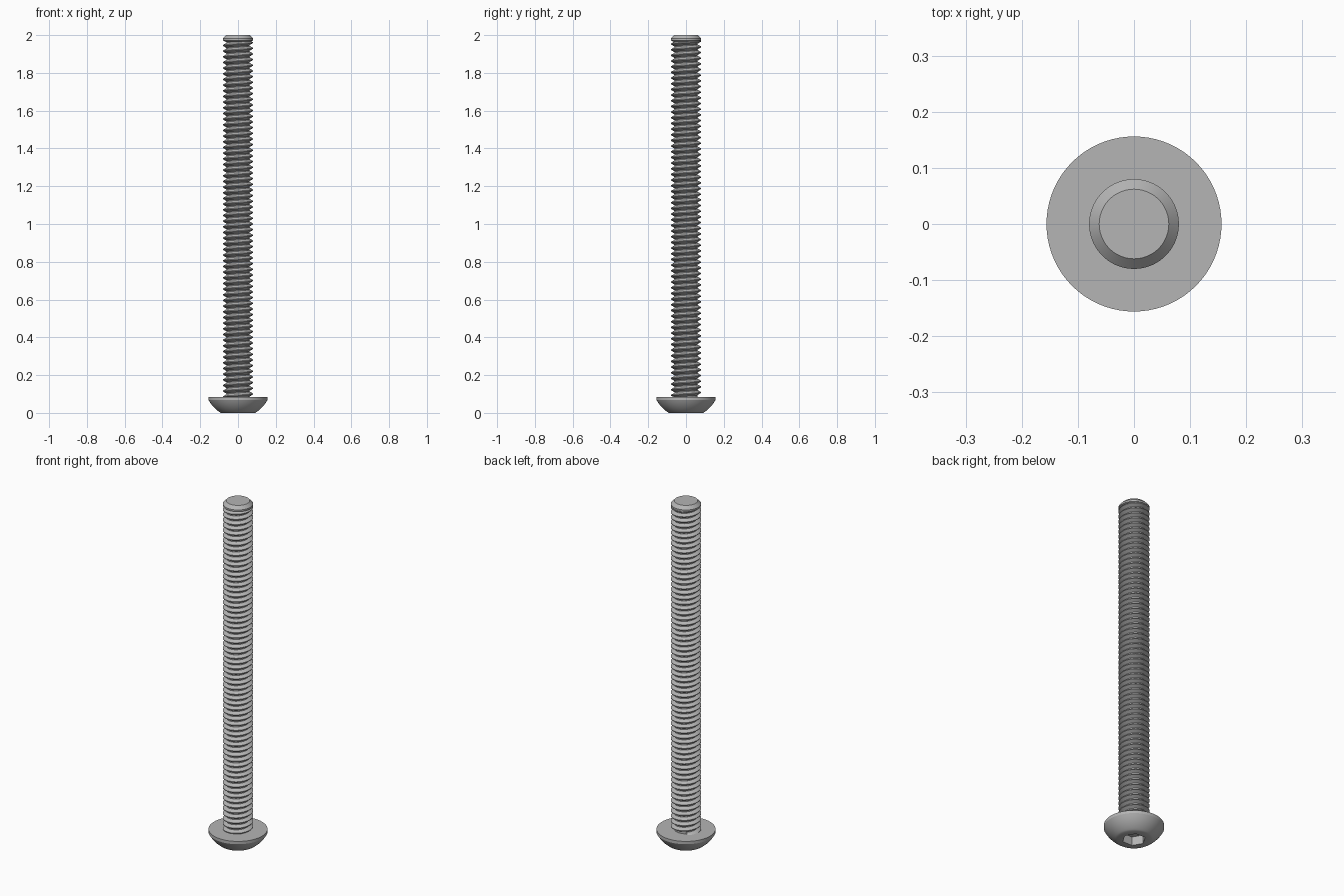
import bpy, bmesh, math

if "Cube" in bpy.data.objects:
    bpy.data.objects.remove(bpy.data.objects["Cube"])

SEG = 72
HEAD_R, HEAD_H = 0.156, 0.085
ROOT_R, CREST_R = 0.0615, 0.08
PITCH = 0.03
THREAD_TOP = 1.972

steel = bpy.data.materials.new("steel grey")
steel.use_nodes = True
steel.diffuse_color = (0.46, 0.46, 0.46, 1)
steel.node_tree.nodes["Principled BSDF"].inputs["Base Color"].default_value = (0.46, 0.46, 0.46, 1)


def finish(bm, name):
    bmesh.ops.recalc_face_normals(bm, faces=bm.faces[:])
    mesh = bpy.data.meshes.new(name)
    bm.to_mesh(mesh)
    bm.free()
    mesh.materials.append(steel)
    obj = bpy.data.objects.new(name, mesh)
    bpy.context.collection.objects.link(obj)
    bpy.ops.object.select_all(action='DESELECT')
    obj.select_set(True)
    bpy.context.view_layer.objects.active = obj
    bpy.ops.object.shade_smooth_by_angle(angle=math.radians(28))
    return obj


def circle(radius):
    return lambda a: radius


def hexagon(apothem):
    sector = math.pi / 3
    return lambda a: apothem / math.cos(a % sector - sector / 2)


def stack(name, rings):
    """Skin a list of (radius function, height) rings and cap both ends."""
    bm = bmesh.new()
    loops = []
    for radius, z in rings:
        loop = []
        for i in range(SEG):
            a = math.tau * (i + 0.0001) / SEG
            loop.append(bm.verts.new((radius(a) * math.cos(a), radius(a) * math.sin(a), z)))
        loops.append(loop)
    for low, high in zip(loops, loops[1:]):
        for i in range(SEG):
            j = (i + 1) % SEG
            bm.faces.new((low[i], low[j], high[j], high[i]))
    bm.faces.new(loops[0])
    bm.faces.new(loops[-1])
    return finish(bm, name)


# Domed head with a hexagonal socket in its underside
rings = [(hexagon(0.053), 0.05), (hexagon(0.053), 0.0)]
dome_r, dome_z = 0.1765, 0.151
start, end = math.asin(0.09 / dome_r), math.asin(HEAD_R / dome_r)
for k in range(11):
    t = start + (end - start) * k / 10
    rings.append((circle(dome_r * math.sin(t)), max(0.0, dome_z - dome_r * math.cos(t))))
rings.append((circle(HEAD_R), HEAD_H))
stack("head", rings)

# Chamfered tip
stack("tip", [(circle(ROOT_R), 1.963), (circle(CREST_R), THREAD_TOP),
              (circle(CREST_R), 1.982), (circle(0.062), 2.0)])

# Helical thread: each column repeats the tooth profile, rising one pitch per turn
tooth = [(0.0, ROOT_R), (0.15, ROOT_R), (0.51, CREST_R), (0.64, CREST_R)]
bottom = HEAD_H - 0.002
turns = math.ceil((THREAD_TOP - bottom) / PITCH) + 2
bm = bmesh.new()
columns = []
for i in range(SEG + 1):
    a = math.tau * i / SEG
    column = []
    for k in range(turns):
        for part, r in tooth:
            z = bottom + PITCH * (k - 1 + part + i / SEG)
            if z <= bottom or z >= THREAD_TOP:
                r = ROOT_R
            z = min(max(z, bottom), THREAD_TOP)
            column.append(bm.verts.new((r * math.cos(a), r * math.sin(a), z)))
    columns.append(column)
for left, right in zip(columns, columns[1:]):
    for k in range(len(left) - 1):
        bm.faces.new((left[k], right[k], right[k + 1], left[k + 1]))
bmesh.ops.remove_doubles(bm, verts=bm.verts[:], dist=0.00002)
bmesh.ops.dissolve_degenerate(bm, edges=bm.edges[:], dist=0.00002)
finish(bm, "threaded_shaft")
